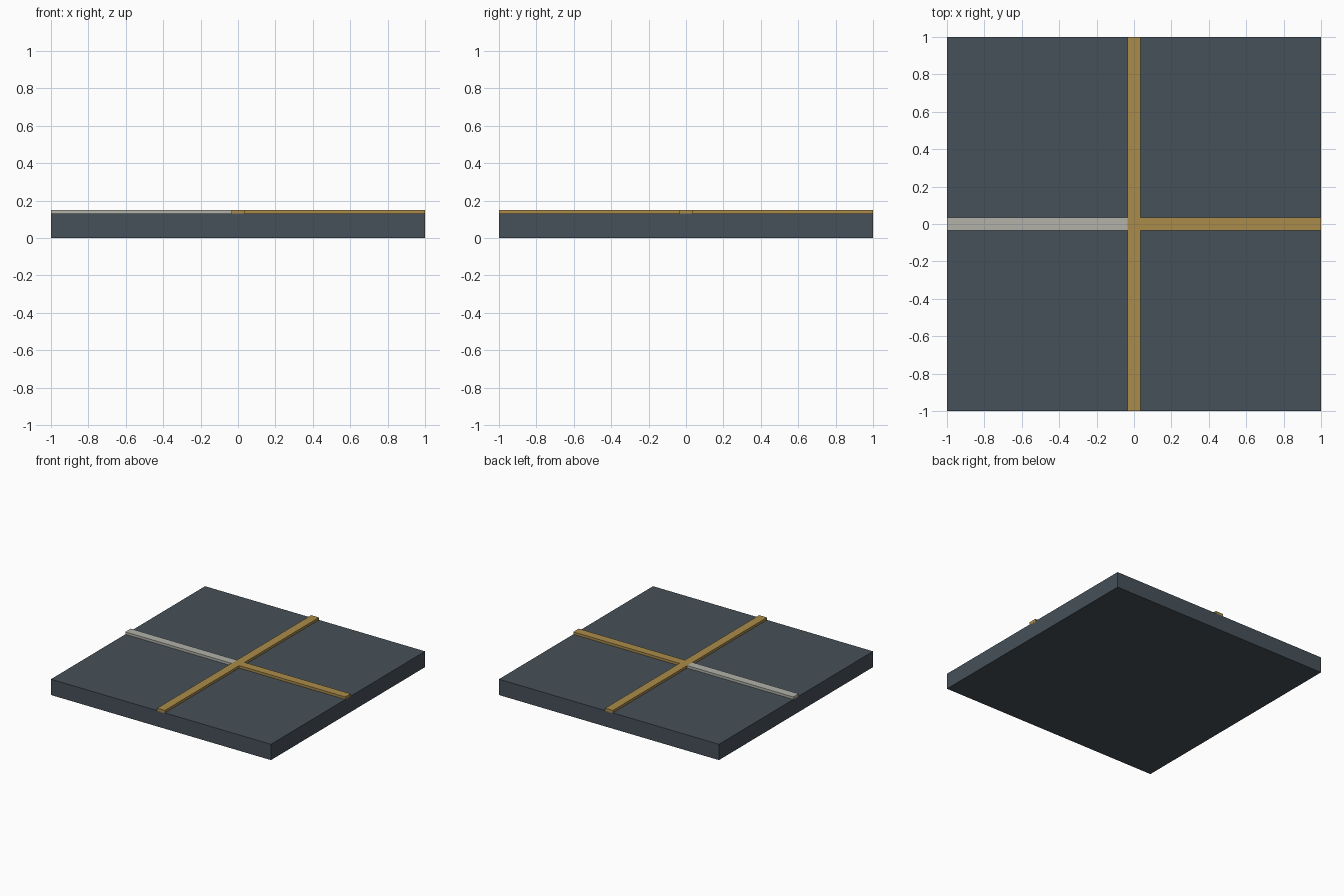
import bpy
import bmesh
from mathutils import Vector

if "Cube" in bpy.data.objects:
    bpy.data.objects.remove(bpy.data.objects["Cube"])


def material(name, rgb):
    m = bpy.data.materials.new(name)
    m.diffuse_color = (*rgb, 1.0)
    m.use_nodes = True
    m.node_tree.nodes["Principled BSDF"].inputs["Base Color"].default_value = m.diffuse_color
    return m


def box(name, lo, hi, mat):
    """Axis-aligned box between two corners."""
    lo, hi = Vector(lo), Vector(hi)
    bm = bmesh.new()
    bmesh.ops.create_cube(bm, size=1.0)
    for v in bm.verts:
        v.co = (lo + hi) / 2 + v.co * (hi - lo)
    mesh = bpy.data.meshes.new(name)
    bm.to_mesh(mesh)
    bm.free()
    mesh.materials.append(mat)
    obj = bpy.data.objects.new(name, mesh)
    bpy.context.collection.objects.link(obj)
    return obj


slate = material("slate", (0.063, 0.082, 0.100))
ochre = material("ochre", (0.406, 0.262, 0.070))
pale_grey = material("pale grey", (0.445, 0.445, 0.402))

HALF = 0.035              # half width of the strips
LOW, TOP = 0.123, 0.15    # strips are sunk slightly into the slab

# Square base slab
box("base_slab", (-1, -1, 0), (1, 1, 0.13), slate)

# Raised cross: one full strip and two side arms
box("long_strip", (-HALF, -1, LOW), (HALF, 1, TOP), ochre)
box("right_arm", (HALF, -HALF, LOW), (1, HALF, TOP), ochre)
box("left_arm", (-1, -HALF, LOW), (-HALF, HALF, TOP), pale_grey)
